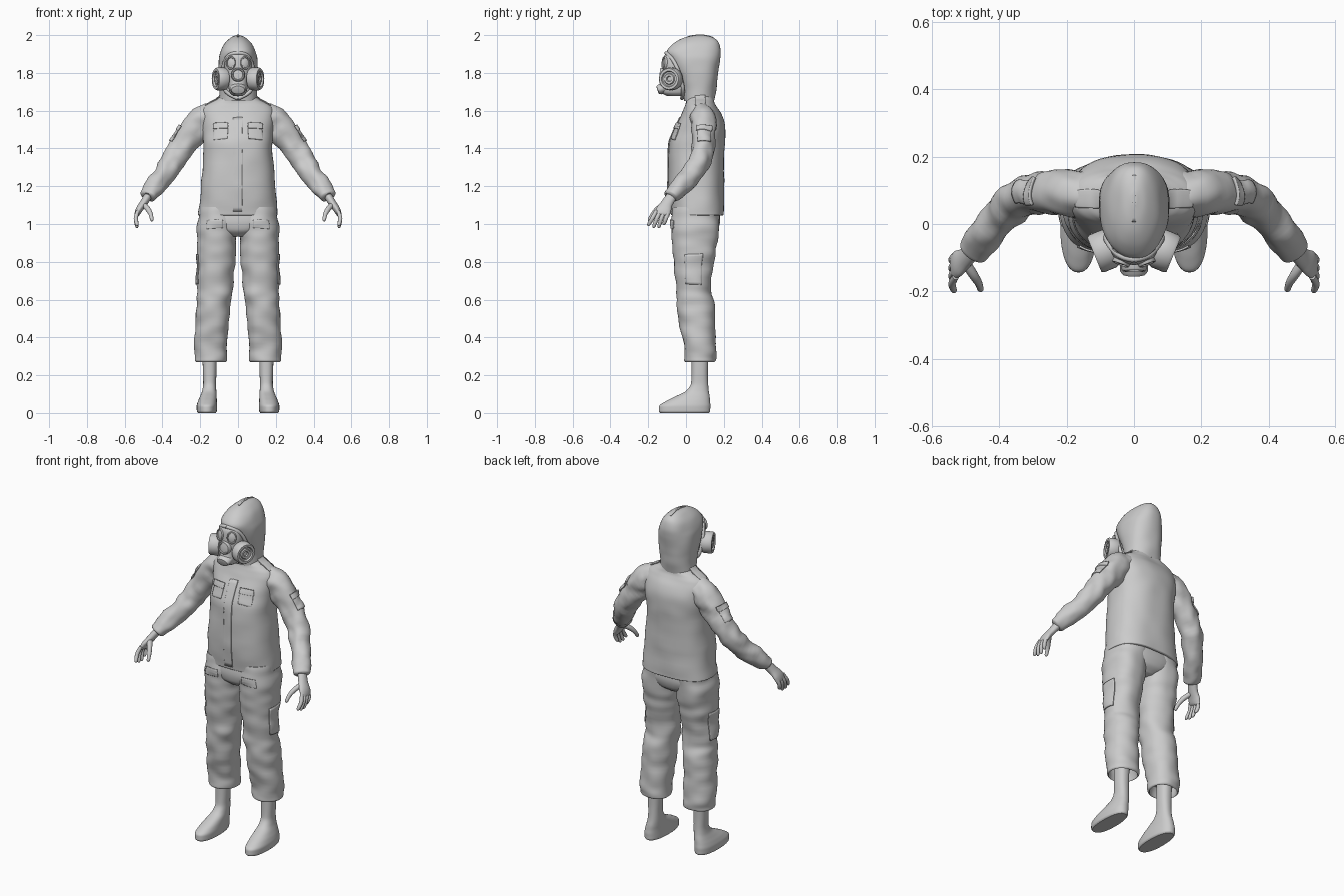
import bpy, bmesh, math
from mathutils import Vector, noise

if "Cube" in bpy.data.objects:
    bpy.data.objects.remove(bpy.data.objects["Cube"])

def make(name, bm, mirror=False):
    bmesh.ops.recalc_face_normals(bm, faces=bm.faces)
    me = bpy.data.meshes.new(name)
    bm.to_mesh(me)
    bm.free()
    for p in me.polygons:
        p.use_smooth = True
    ob = bpy.data.objects.new(name, me)
    bpy.context.collection.objects.link(ob)
    if mirror:
        ob.modifiers.new("Mirror", 'MIRROR')
    return ob

def resample(rings, k):
    """Monotone cubic interpolation between rings (never overshoots)."""
    def slope(c, i):
        if i == 0 or i == len(rings) - 1:
            j = max(i, 1)
            return (rings[j][c] - rings[j - 1][c]) * 0.7
        a, b = rings[i][c] - rings[i - 1][c], rings[i + 1][c] - rings[i][c]
        return 0 if a * b <= 0 else 2 * a * b / (a + b)
    out = []
    for i in range(len(rings) - 1):
        for s in range(k):
            t = s / k
            h = (2*t**3 - 3*t*t + 1, t**3 - 2*t*t + t, 3*t*t - 2*t**3, t**3 - t*t)
            out.append([h[0]*rings[i][c] + h[1]*slope(c, i) + h[2]*rings[i+1][c]
                        + h[3]*slope(c, i + 1) for c in range(5)])
    return out + [list(rings[-1])]

def loft(name, rings, n=40, k=5, p=2.0, along=False, folds=0.0, freq=(14, 14, 26), mirror=False):
    """Skin of superellipse rings (x, y, z, radius_a, radius_b), level or square to the path."""
    rs = resample(rings, k)
    bm = bmesh.new()
    loops = []
    for i, (x, y, z, a, b) in enumerate(rs):
        c, u, v = Vector((x, y, z)), Vector((1, 0, 0)), Vector((0, 1, 0))
        if along:
            t = (Vector(rs[min(i + 1, len(rs) - 1)][:3]) - Vector(rs[max(i - 1, 0)][:3])).normalized()
            u = t.cross(v).normalized()
            v = u.cross(t).normalized()
            if v.y < 0:
                v = -v
        loop = []
        for j in range(n):
            w = 2 * math.pi * j / n
            cs, sn = math.cos(w), math.sin(w)
            d = u * a * math.copysign(abs(cs) ** (2 / p), cs) + v * b * math.copysign(abs(sn) ** (2 / p), sn)
            q = c + d
            f = folds * noise.noise(Vector((q.x * freq[0], q.y * freq[1], q.z * freq[2])))
            loop.append(bm.verts.new(q + d.normalized() * f))
        loops.append(loop)
    for l0, l1 in zip(loops, loops[1:]):
        for j in range(n):
            bm.faces.new((l0[j], l0[(j + 1) % n], l1[(j + 1) % n], l1[j]))
    bm.faces.new(loops[0])
    bm.faces.new(loops[-1])
    return make(name, bm, mirror)

def lathe(name, profile, center, axis, scale=(1, 1), n=32, mirror=False):
    """Turned part: profile of (radius, height) along an axis; scale squashes side/up."""
    ax = Vector(axis).normalized()
    side = ax.cross(Vector((0, 0, 1))).normalized()
    up = side.cross(ax)
    bm = bmesh.new()
    loops = []
    for r, h in profile:
        loops.append([bm.verts.new(Vector(center) + ax * h
                      + side * r * scale[0] * math.cos(2 * math.pi * j / n)
                      + up * r * scale[1] * math.sin(2 * math.pi * j / n)) for j in range(n)])
    for l0, l1 in zip(loops, loops[1:]):
        for j in range(n):
            bm.faces.new((l0[j], l0[(j + 1) % n], l1[(j + 1) % n], l1[j]))
    bm.faces.new(loops[0])
    bm.faces.new(loops[-1])
    return make(name, bm, mirror)

def patch(name, center, u, v, target, thick=0.005, mirror=True, n=12):
    """Cloth panel laid onto a garment; u and v are its full edge vectors."""
    bm = bmesh.new()
    u, v = Vector(u), Vector(v)
    g = [[bm.verts.new(Vector(center) + u * (i / n - .5) + v * (j / n - .5))
          for j in range(n + 1)] for i in range(n + 1)]
    for i in range(n):
        for j in range(n):
            bm.faces.new((g[i][j], g[i + 1][j], g[i + 1][j + 1], g[i][j + 1]))
    want = u.cross(v)
    ob = make(name, bm)
    if ob.data.polygons[0].normal.dot(want) < 0:
        ob.data.flip_normals()
    sw = ob.modifiers.new("Lay", 'SHRINKWRAP')
    sw.target = target
    so = ob.modifiers.new("Cloth", 'SOLIDIFY')
    so.thickness, so.offset = thick, 1
    if mirror:
        ob.modifiers.new("Mirror", 'MIRROR')
    return ob

def tube(name, pts, radius, mirror=True):
    cu = bpy.data.curves.new(name, 'CURVE')
    cu.dimensions = '3D'
    cu.bevel_depth, cu.bevel_resolution, cu.use_fill_caps = radius, 3, True
    sp = cu.splines.new('NURBS')
    sp.points.add(len(pts) - 1)
    for q, co in zip(sp.points, pts):
        q.co = (*co, 1)
    sp.use_endpoint_u, sp.order_u = True, 3
    ob = bpy.data.objects.new(name, cu)
    bpy.context.collection.objects.link(ob)
    if mirror:
        ob.modifiers.new("Mirror", 'MIRROR')
    return ob

# Jacket body
jacket = loft("jacket_body", [
    (0, .06, 1.10, .17, .11), (0, .06, 1.045, .2, .13), (0, .06, 1.05, .212, .142), (0, .059, 1.075, .21, .143),
    (0, .053, 1.2, .197, .147), (0, .056, 1.4, .184, .148), (0, .073, 1.5, .188, .135), (0, .08, 1.58, .196, .105),
    (0, .078, 1.62, .182, .085), (0, .076, 1.645, .145, .076), (0, .074, 1.665, .105, .074),
    (0, .07, 1.685, .09, .07)], n=64, p=2.4, folds=.006, freq=(9, 9, 12))

# Sleeves
sleeve = loft("sleeve", [
    (.09, .085, 1.595, .035, .05), (.16, .087, 1.567, .073, .07), (.22, .095, 1.51, .08, .066),
    (.285, .092, 1.42, .07, .058), (.34, .075, 1.34, .063, .058), (.39, .03, 1.265, .058, .055),
    (.44, -.03, 1.2, .05, .05), (.477, -.077, 1.148, .04, .042), (.481, -.082, 1.142, .03, .033)],
    along=True, folds=.011, freq=(20, 14, 20), mirror=True)

# Hands
loft("palm", [(.47, -.068, 1.158, .022, .028), (.5, -.1, 1.11, .02, .031), (.524, -.118, 1.075, .018, .04),
              (.534, -.126, 1.052, .013, .04), (.535, -.128, 1.044, .005, .03)],
     n=24, along=True, mirror=True)
for i in range(4):
    y, tip = -.156 + .021 * i, -.2 + .027 * i
    low = (.99, .98, .98, .995)[i]
    loft("finger_%d" % (i + 1), [(.53, y, 1.07, .010, .011), (.541, (y + tip) / 2, 1.03, .011, .011),
         (.535, tip + .003, low + .008, .009, .009), (.533, tip, low, .004, .004)],
         n=14, along=True, mirror=True)
loft("thumb", [(.503, -.112, 1.105, .014, .016), (.478, -.15, 1.08, .014, .014), (.461, -.178, 1.048, .011, .011),
               (.456, -.194, 1.022, .009, .009), (.455, -.197, 1.015, .004, .004)], n=14, along=True, mirror=True)

# Trousers
loft("trouser_seat", [(0, .055, 1.09, .19, .12), (0, .053, 1.02, .2, .128), (0, .05, .97, .15, .118),
                      (0, .047, .935, .06, .08)], p=2.4)
leg = loft("trouser_leg", [
    (.1, .055, 1.09, .105, .122), (.108, .052, 1.0, .107, .13), (.112, .045, .9, .105, .118),
    (.117, .04, .8, .098, .107), (.12, .038, .66, .094, .09), (.126, .052, .58, .092, .098),
    (.135, .06, .45, .089, .092), (.143, .077, .32, .086, .083), (.146, .078, .28, .086, .082),
    (.146, .078, .27, .078, .074), (.146, .078, .33, .07, .067)],
    n=48, k=7, p=2.25, folds=.011, freq=(10, 8, 16), mirror=True)

# Boots
loft("boot", [
    (.165, -.008, 0, .047, .129), (.165, -.008, .01, .053, .136), (.165, -.007, .035, .054, .136),
    (.162, .01, .062, .05, .117), (.157, .035, .088, .044, .09), (.152, .062, .12, .037, .058),
    (.15, .072, .16, .034, .045), (.15, .073, .22, .036, .043), (.15, .075, .34, .038, .045)],
    p=2.3, mirror=True)

# Hood
hood = loft("hood", [
    (0, .07, 1.65, .1, .08), (0, .07, 1.7, .1, .088), (0, .065, 1.76, .103, .1), (0, .055, 1.81, .106, .115),
    (0, .047, 1.87, .103, .135), (0, .042, 1.91, .093, .143), (0, .052, 1.95, .075, .126),
    (0, .063, 1.975, .053, .1), (0, .07, 1.992, .03, .06), (0, .075, 2.0, .008, .018)],
    n=48, p=2.3, folds=.004, freq=(12, 12, 12))
tube("hood_brim", [(0, -.105, 1.905), (.04, -.1, 1.905), (.075, -.06, 1.86), (.088, -.025, 1.77),
                   (.07, -.012, 1.69), (0, -.022, 1.665)], .010)
patch("hood_seam", (0, .08, 2.02), (.012, 0, 0), (0, .16, 0), hood, .003, False)

# Gas mask
loft("mask_face", [
    (0, -.055, 1.915, .045, .04), (0, -.063, 1.885, .066, .054), (0, -.06, 1.84, .072, .062),
    (0, -.055, 1.8, .067, .068), (0, -.05, 1.76, .057, .08), (0, -.055, 1.72, .05, .085),
    (0, -.055, 1.695, .043, .075), (0, -.05, 1.677, .025, .05)], p=2.3)
lathe("eye_lens", [(.027, -.02), (.03, .004), (.028, .009), (.023, .009), (.021, .004), (.012, .007), (.003, .008)],
      (.037, -.112, 1.853), (.38, -1, .1), scale=(.9, 1.2), mirror=True)
lathe("front_valve", [(.037, -.03), (.037, .004), (.033, .01), (.028, .01), (.025, .004), (.01, .006), (.002, .006)],
      (0, -.13, 1.79), (0, -1, .1))
lathe("chin_outlet", [(.036, -.04), (.036, .008), (.03, .018), (.02, .02), (.002, .02)],
      (0, -.132, 1.715), (0, -1, -.35), scale=(1.15, .75))
lathe("filter_canister", [
    (.03, -.06), (.035, -.04), (.035, -.032), (.056, -.03), (.06, -.022), (.06, .018), (.055, .026), (.042, .026),
    (.038, .017), (.03, .017), (.026, .023), (.015, .023), (.012, .016), (.002, .016)],
    (.094, -.081, 1.768), (.92, -.38, 0), mirror=True)

# Jacket and trouser panels
patch("placket", (-.002, -.1, 1.33), (.05, 0, 0), (0, 0, .53), jacket, .005, False, 24)
patch("chest_pocket", (.105, -.09, 1.505), (.095, 0, 0), (0, 0, .1), jacket, .004)
patch("chest_pocket_flap", (.105, -.085, 1.535), (.1, 0, 0), (0, 0, .04), jacket, .009)
patch("shoulder_strap", (.15, .075, 1.68), (.11, 0, -.045), (0, .07, 0), jacket, .005)
patch("sleeve_pocket", (.325, .1, 1.475), (0, -.075, 0), (.055, 0, -.075), sleeve, .006)
patch("sleeve_pocket_flap", (.305, .1, 1.505), (0, -.08, 0), (.018, 0, -.025), sleeve, .01)
patch("thigh_pocket", (.24, .04, .76), (0, .11, 0), (0, 0, .16), leg, .006)
patch("hip_pocket_flap", (.13, -.1, 1.0), (.11, 0, 0), (0, 0, .05), leg, .005)

# Keep hard edges crisp, cloth smooth
bpy.ops.object.select_all(action='DESELECT')
for ob in bpy.context.scene.objects:
    if ob.type == 'MESH':
        ob.select_set(True)
        bpy.context.view_layer.objects.active = ob
bpy.ops.object.shade_smooth_by_angle(angle=math.radians(40))
